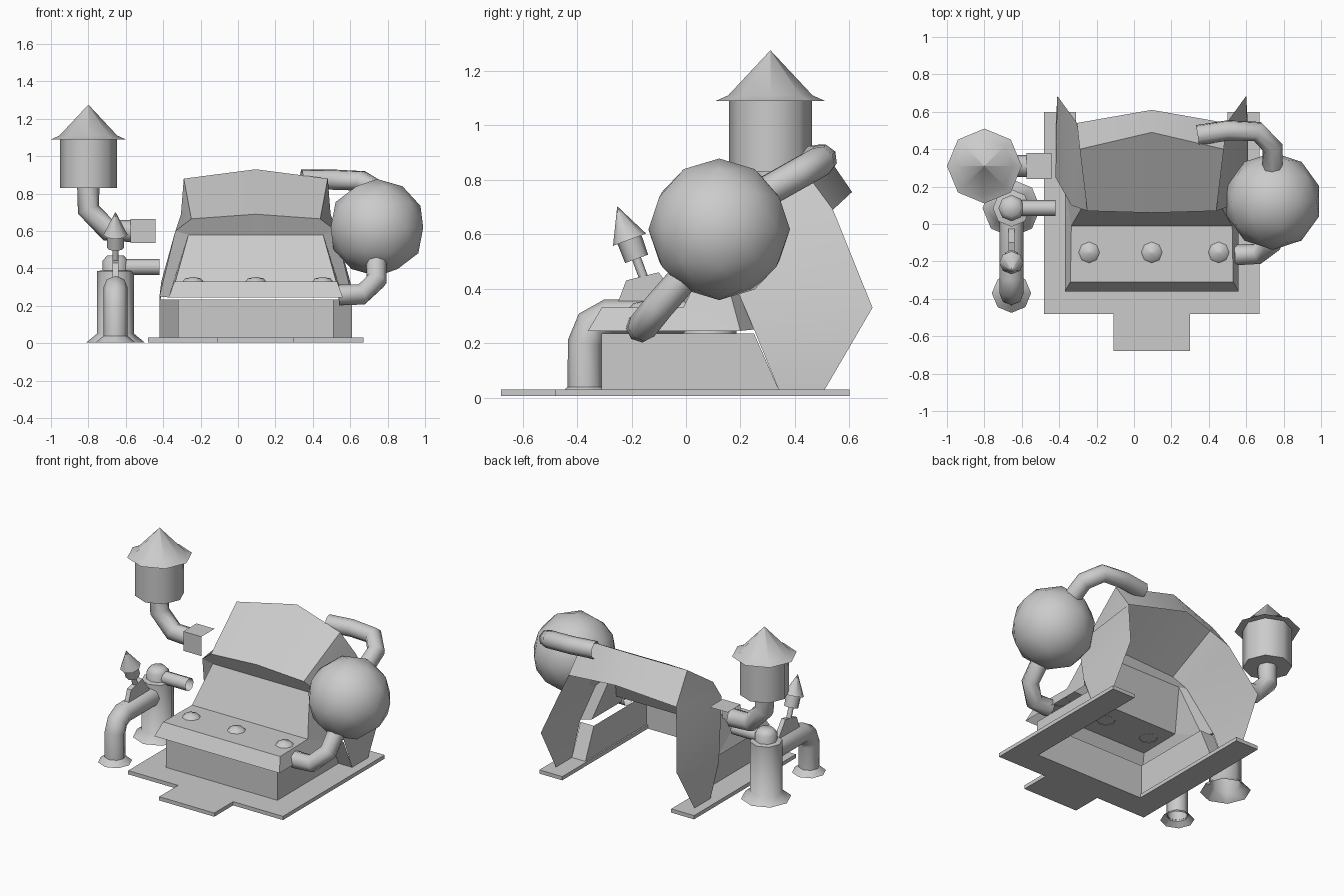
import bpy, bmesh
from math import cos, sin, pi, radians
from mathutils import Vector, Matrix

if "Cube" in bpy.data.objects:
    bpy.data.objects.remove(bpy.data.objects["Cube"])

CX = 0.095  # symmetry plane of the body


def finish(ob, smooth=None):
    bpy.context.collection.objects.link(ob)
    if smooth:
        bpy.ops.object.select_all(action='DESELECT')
        ob.select_set(True)
        bpy.context.view_layer.objects.active = ob
        bpy.ops.object.shade_smooth_by_angle(angle=radians(smooth))
    return ob


def mesh(name, verts, faces, smooth=None, mirror=False):
    bm = bmesh.new()
    vs = [bm.verts.new(v) for v in verts]
    for f in faces:
        bm.faces.new([vs[i] for i in f])
    bmesh.ops.recalc_face_normals(bm, faces=bm.faces)
    me = bpy.data.meshes.new(name)
    bm.to_mesh(me)
    bm.free()
    ob = bpy.data.objects.new(name, me)
    if mirror:
        ob.location.x = CX
        ob.modifiers.new("mirror", 'MIRROR')
    return finish(ob, smooth)


def lathe(name, profile, origin, axis=(0, 0, 1), n=8):
    rot = Vector((0, 0, 1)).rotation_difference(Vector(axis)).to_matrix()
    verts, faces = [], []
    for r, h in profile:
        for k in range(n):
            a = 2 * pi * k / n
            p = rot @ Vector((max(r, 0.0005) * cos(a), max(r, 0.0005) * sin(a), h))
            verts.append(p + Vector(origin))
    for i in range(len(profile) - 1):
        for k in range(n):
            j = (k + 1) % n
            faces.append((i*n + k, i*n + j, i*n + n + j, i*n + n + k))
    return mesh(name, verts, faces, 50)


def tube(name, pts, r):
    cu = bpy.data.curves.new(name, 'CURVE')
    cu.dimensions = '3D'
    cu.bevel_depth = r
    cu.bevel_resolution = 2
    cu.use_fill_caps = False
    sp = cu.splines.new('POLY')
    sp.points.add(len(pts) - 1)
    for p, co in zip(sp.points, pts):
        p.co = (*co, 1)
    tmp = bpy.data.objects.new(name + "_path", cu)
    bpy.context.collection.objects.link(tmp)
    me = bpy.data.meshes.new_from_object(tmp.evaluated_get(bpy.context.evaluated_depsgraph_get()))
    bpy.data.objects.remove(tmp)
    return finish(bpy.data.objects.new(name, me), 60)


def prism(name, outline, offset):
    n = len(outline)
    o = Vector(offset)
    verts = [Vector(p) for p in outline] + [Vector(p) + o for p in outline]
    faces = [range(n), range(n, 2*n)] + [(i, (i+1) % n, n + (i+1) % n, n + i) for i in range(n)]
    return mesh(name, verts, faces)


# U-shaped ground plate with front tongue
outline = [(-.48, .6), (-.48, -.48), (-.11, -.48), (-.11, -.68), (.3, -.68), (.3, -.48),
           (.67, -.48), (.67, .6), (.5, .6), (.5, -.31), (-.31, -.31), (-.31, .6)]
prism("ground_plate", [(x, y, .005) for x, y in outline], (0, 0, .025))

# lower box walls, open at back and top
mesh("base_walls",
     [(0, -.31, .03), (0, -.31, .235), (.415, -.31, .03), (.415, -.31, .235),
      (.415, .34, .03), (.415, .25, .235), (.515, .34, .03), (.515, .25, .235)],
     [(0, 2, 3, 1), (2, 4, 5, 3), (4, 6, 7, 5)], mirror=True)

# sloped console with upright panel
mesh("console",
     [(.465, -.36, .245), (.435, -.31, .33), (.43, -.01, .33), (.36, .11, .58), (.465, .2, .245),
      (0, -.36, .245), (0, -.31, .33), (0, -.01, .33), (0, .11, .58)],
     [(0, 1, 6, 5), (1, 2, 7, 6), (2, 3, 8, 7), (0, 4, 2, 1), (4, 3, 2)], mirror=True)

# hood: side wall, roof, back lip, under-brow strip (right half, mirrored)
mesh("hood",
     [(.515, .34, .03), (.515, .51, .03), (.505, .685, .33), (.4, .54, .69), (.385, .4, .88),
      (.345, .07, .665), (.43, .1, .6), (.515, .25, .25),
      (0, .61, .755), (0, .49, .93), (0, .06, .69),
      (.465, .2, .245), (.36, .11, .58), (0, .11, .58)],
     [(0, 1, 2, 7), (7, 2, 6), (2, 3, 6), (3, 4, 5, 6), (4, 9, 10, 5), (3, 8, 9, 4),
      (7, 6, 12, 11), (6, 5, 12), (5, 10, 13, 12)], 15, mirror=True)

# dome studs
for i, x in enumerate((-.24, .095, .453)):
    lathe(f"stud_{i}", [(.058, 0), (.042, .018), (0, .027)], (x, -.152, .328))

# round vessel and its pipes
bm = bmesh.new()
bmesh.ops.create_icosphere(bm, subdivisions=2, radius=.26,
                           matrix=Matrix.Translation((.743, .122, .618)))
me = bpy.data.meshes.new("round_vessel")
bm.to_mesh(me)
bm.free()
finish(bpy.data.objects.new("round_vessel", me), 60)
tube("vessel_upper_pipe", [(.74, .25, .73), (.74, .41, .82), (.66, .495, .868),
                           (.5, .5, .875), (.34, .475, .875)], .056)
tube("vessel_lower_pipe", [(.74, .0, .45), (.74, -.1, .335), (.66, -.16, .26), (.54, -.165, .258)], .056)

# raised tank with conical roof
lathe("tank", [(0, .83), (.152, .83), (.152, 1.1)], (-.8, .31, 0))
lathe("tank_roof", [(.152, 1.09), (.2, 1.09), (.155, 1.11), (0, 1.275)], (-.8, .31, 0))
tube("tank_pipe", [(-.8, .31, .84), (-.8, .31, .715), (-.695, .31, .605), (-.56, .31, .6)], .06)
mesh("tank_bracket",
     [(-.575, .24, .535), (-.44, .24, .535), (-.44, .24, .665), (-.575, .24, .665),
      (-.44, .38, .665), (-.575, .38, .665)], [(0, 1, 2, 3), (3, 2, 4, 5)])

# standing column, joint and outlet
lathe("column", [(.155, .005), (.1, .05), (.1, .385), (.07, .39)], (-.655, .085, 0))
lathe("column_joint", [(.07, .35), (.07, .44), (.045, .468), (0, .47)], (-.655, .085, 0))
tube("outlet_pipe", [(-.655, .085, .408), (-.42, .085, .408)], .043)

# front elbow pipe
lathe("elbow_foot", [(.105, .005), (.064, .04)], (-.655, -.37, 0))
tube("elbow_pipe", [(-.655, -.37, .03), (-.655, -.37, .2), (-.655, -.345, .265),
                    (-.655, -.285, .297), (-.655, .06, .297)], .065)

# leaning whistle on its bracket
prism("whistle_bracket", [(-.67, y, z) for y, z in
                          ((-.25, .35), (-.22, .43), (-.1, .46), (-.02, .35))], (.03, 0, 0))
lathe("whistle", [(.017, 0), (.017, .09), (.045, .09), (.047, .165), (.065, .165), (0, .295)],
      (-.655, -.15, .425), (0, -.347, .938))
